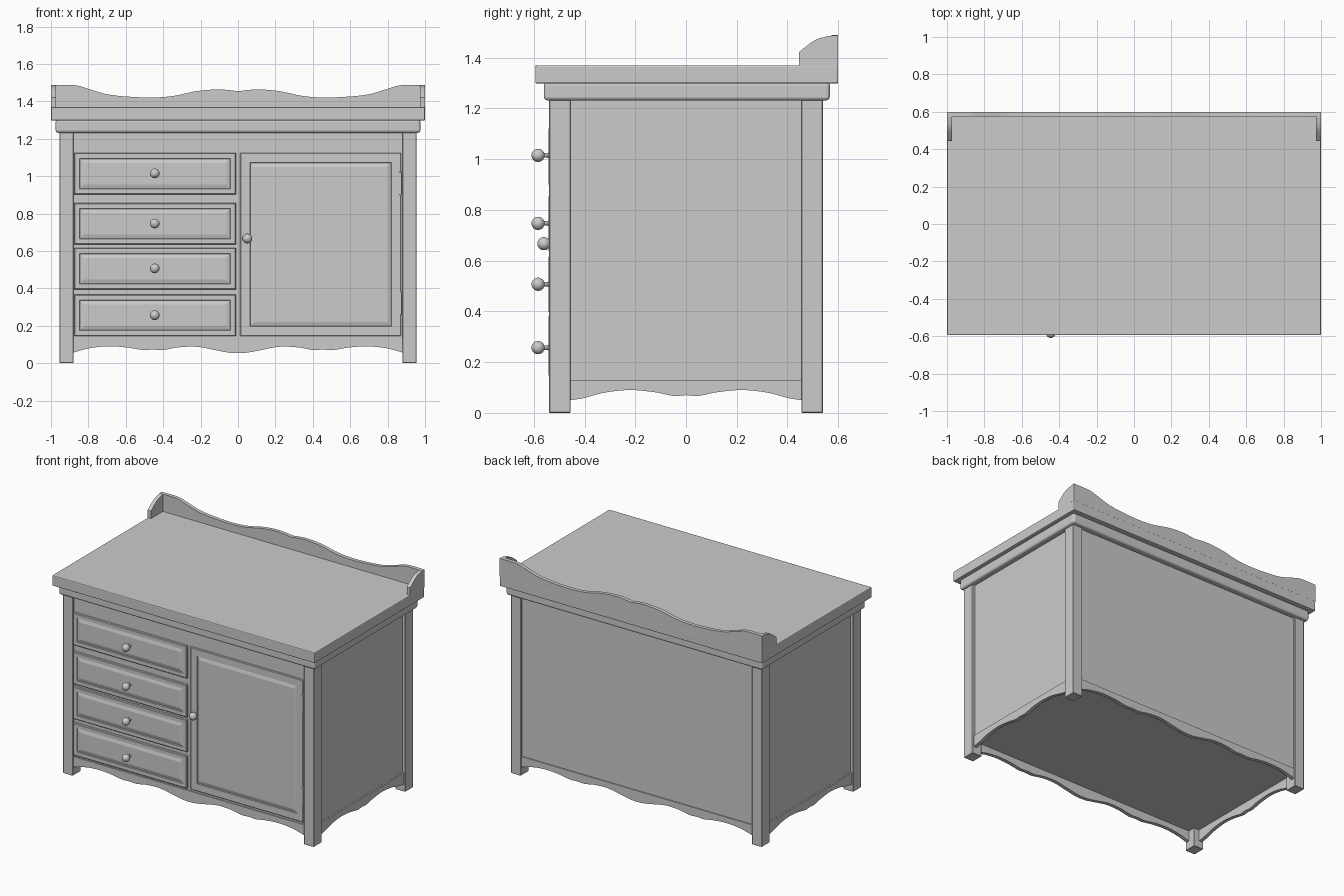
import bpy, bmesh, math
from mathutils import Vector, Matrix

cube = bpy.data.objects.get("Cube")
if cube:
    bpy.data.objects.remove(cube, do_unlink=True)

GREY = (0.6, 0.6, 0.6, 1)
paint = bpy.data.materials.new("grey_paint")
paint.use_nodes = True
paint.diffuse_color = GREY
paint.node_tree.nodes["Principled BSDF"].inputs["Base Color"].default_value = GREY


def finish(name, bm, bevel=0, segments=2, smooth=False):
    bmesh.ops.recalc_face_normals(bm, faces=bm.faces)
    mesh = bpy.data.meshes.new(name)
    bm.to_mesh(mesh)
    bm.free()
    mesh.materials.append(paint)
    obj = bpy.data.objects.new(name, mesh)
    bpy.context.collection.objects.link(obj)
    if bevel:
        mod = obj.modifiers.new("edge", "BEVEL")
        mod.width, mod.segments = bevel, segments
    if smooth:
        bpy.ops.object.select_all(action="DESELECT")
        obj.select_set(True)
        bpy.context.view_layer.objects.active = obj
        bpy.ops.object.shade_smooth_by_angle(angle=math.radians(35))
    return obj


def new_box(lo, hi):
    lo, hi = Vector(lo), Vector(hi)
    bm = bmesh.new()
    size = Matrix.Diagonal((*(hi - lo), 1))
    bmesh.ops.create_cube(bm, size=1, matrix=Matrix.Translation((lo + hi) / 2) @ size)
    return bm


def box(name, lo, hi, bevel=0, segments=2):
    return finish(name, new_box(lo, hi), bevel, segments)


def smooth_line(pts, steps=5):
    """Catmull-Rom curve through the points."""
    p = [Vector(q) for q in [pts[0], *pts, pts[-1]]]
    out = []
    for a, b, c, d in zip(p, p[1:], p[2:], p[3:]):
        for i in range(steps):
            t = i / steps
            out.append(b + (c - a) * t / 2 + (a * 2 - b * 5 + c * 4 - d) * t * t / 2
                       + (b * 3 - a - c * 3 + d) * t ** 3 / 2)
    return out + [p[-1]]


def board(name, outline, place, thickness):
    """Extruded flat outline; place maps (u, z) to 3D."""
    bm = bmesh.new()
    face = bm.faces.new([bm.verts.new(place(u, z)) for u, z in outline])
    ext = bmesh.ops.extrude_face_region(bm, geom=[face])
    bmesh.ops.translate(bm, vec=thickness,
                        verts=[v for v in ext["geom"] if isinstance(v, bmesh.types.BMVert)])
    return finish(name, bm)


def scallop(half, straight_z):
    """Mirror half a wavy edge and close it with a straight edge."""
    left = smooth_line(half)
    wave = left + [Vector((-p.x, p.y)) for p in reversed(left[:-1])]
    end = -half[0][0]
    return wave + [Vector((end, straight_z)), Vector((-end, straight_z))]


# Carcass and legs
box("carcass", (-0.935, -0.525, 0.13), (0.935, 0.525, 1.24))
for sx, side in ((-1, "right"), (1, "left")):
    for sy, end in ((-1, "front"), (1, "back")):
        xs = sorted((sx * 0.88, sx * 0.955))
        ys = sorted((sy * 0.455, sy * 0.54))
        box(f"{end}_{side}_leg", (xs[0], ys[0], 0), (xs[1], ys[1], 1.24), 0.003, 1)

# Worktop and moulding
box("cornice_moulding", (-0.975, -0.56, 1.232), (0.975, 0.567, 1.305), 0.014, 3)
box("worktop", (-1, -0.594, 1.298), (1, 0.6, 1.37), 0.006)

# Scalloped aprons
long_wave = [(-0.88, 0.057), (-0.8, 0.079), (-0.7, 0.09), (-0.6, 0.085), (-0.51, 0.071),
             (-0.455, 0.073), (-0.4, 0.071), (-0.32, 0.085), (-0.22, 0.088),
             (-0.12, 0.07), (-0.05, 0.057), (0, 0.054)]
short_wave = [(-0.455, 0.05), (-0.4, 0.059), (-0.32, 0.08), (-0.22, 0.09),
              (-0.12, 0.081), (-0.05, 0.067), (0, 0.07)]
for s, end, side in ((-1, "front", "right"), (1, "back", "left")):
    board(f"{end}_apron", scallop(long_wave, 0.13),
          lambda u, z: (u, s * 0.532, z), (0, -s * 0.025, 0))
    board(f"{side}_apron", scallop(short_wave, 0.13),
          lambda u, z: (s * 0.945, u, z), (-s * 0.025, 0, 0))

# Gallery rail on the worktop
crest = [(-1, 1.488), (-0.875, 1.487), (-0.8, 1.467), (-0.7, 1.438), (-0.58, 1.425),
         (-0.45, 1.421), (-0.34, 1.43), (-0.22, 1.455), (-0.1, 1.464), (0, 1.454)]
board("gallery_back", scallop(crest, 1.365), lambda u, z: (u, 0.6, z), (0, -0.026, 0))
cheek = smooth_line([(0.445, 1.422), (0.51, 1.47), (0.57, 1.486), (0.6, 1.488)])
cheek += [Vector((0.6, 1.365)), Vector((0.445, 1.365))]
for s, side in ((-1, "right"), (1, "left")):
    board(f"{side}_gallery_cheek", cheek, lambda u, z: (s * 0.9995, u, z), (-s * 0.026, 0, 0))


def panel(name, x0, x1, z0, z1, front, border, slope):
    """Raised and fielded front."""
    bm = new_box((x0, front, z0), (x1, -0.515, z1))
    bm.normal_update()
    face = min(bm.faces, key=lambda f: f.calc_center_median().y)
    for width, depth in ((0.006, 0.004), (border, 0), (0.004, -0.006), (slope, 0.006)):
        bmesh.ops.inset_region(bm, faces=[face], thickness=width, depth=0)
        bmesh.ops.translate(bm, vec=(0, -depth, 0), verts=face.verts)
    return finish(name, bm)


def knob(name, x, z, base, centre):
    """Turned ball on a flared neck."""
    r = 0.026
    profile = [(0.016, base), (0.011, base - 0.005), (0.008, (base + centre + r) / 2)]
    profile += [(r * math.sin(a), centre + r * math.cos(a))
                for a in (math.radians(20 + 16 * i) for i in range(11))]
    bm = bmesh.new()
    verts = [bm.verts.new((x + rad, y, z)) for rad, y in profile]
    edges = [bm.edges.new(pair) for pair in zip(verts, verts[1:])]
    bmesh.ops.spin(bm, geom=verts + edges, cent=(x, 0, z), axis=(0, 1, 0),
                   angle=math.tau, steps=20)
    bmesh.ops.remove_doubles(bm, verts=bm.verts, dist=0.0003)
    finish(name, bm, smooth=True)


# Drawers
for i, bottom in enumerate((0.145, 0.395, 0.635, 0.903), 1):
    panel(f"drawer_{i}", -0.877, -0.012, bottom, bottom + 0.222, -0.538, 0.035, 0.03)
    knob(f"drawer_{i}_knob", -0.445, bottom + 0.112, -0.538, -0.583)

# Door with hinges
panel("door", 0.012, 0.872, 0.145, 1.125, -0.532, 0.066, 0.03)
knob("door_knob", 0.05, 0.667, -0.53, -0.56)
for z, name in ((0.26, "lower_hinge"), (0.9, "upper_hinge")):
    box(name, (0.86, -0.542, z), (0.876, -0.52, z + 0.122), 0.003)
